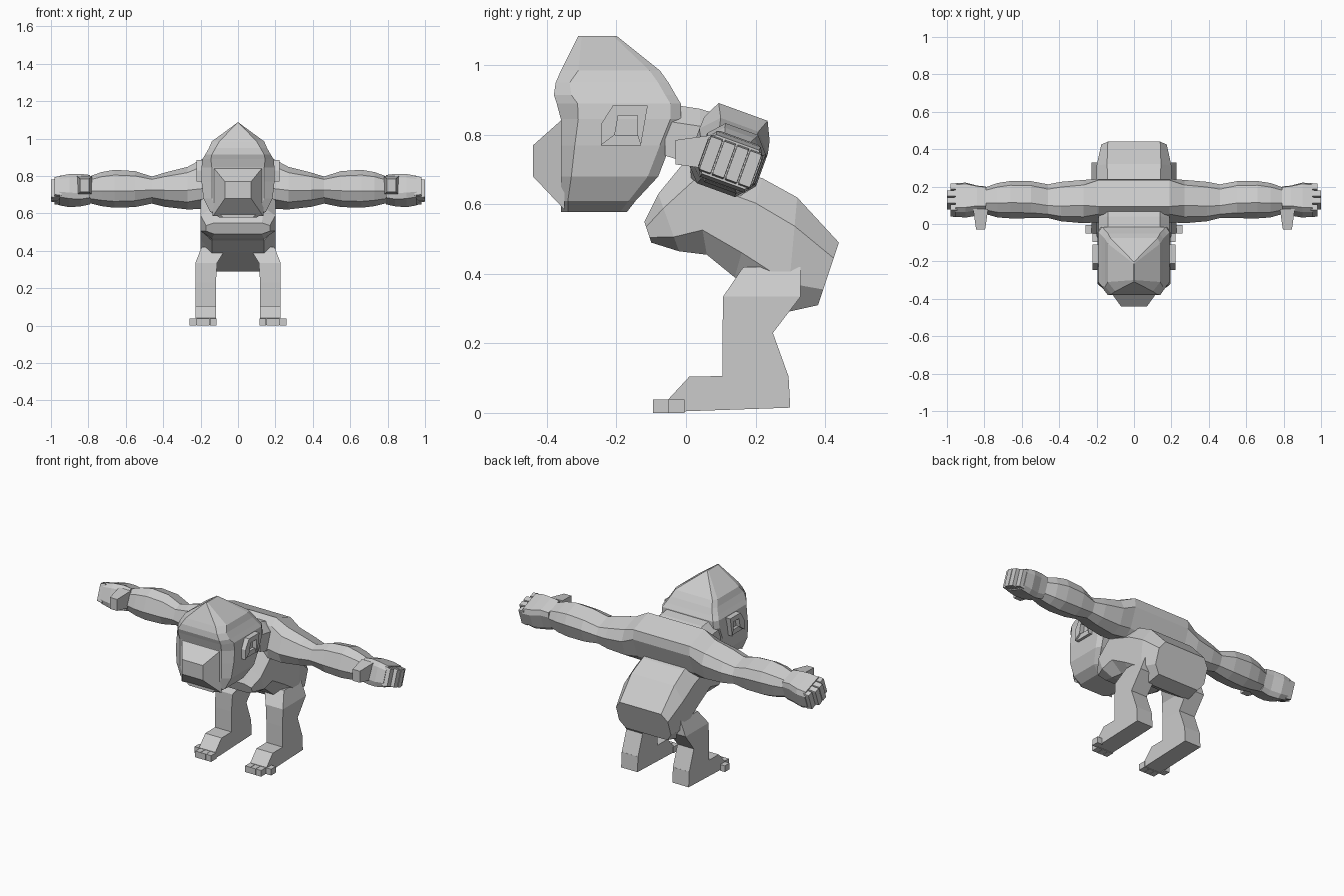
import bpy, bmesh, math

fur = bpy.data.materials.new("grey fur")
fur.diffuse_color = (0.6, 0.6, 0.6, 1)


def loft(name, rings):
    """Skin a list of equal-sized point rings and cap both ends."""
    bm = bmesh.new()
    loops = [[bm.verts.new(p) for p in ring] for ring in rings]
    n = len(loops[0])
    for a, b in zip(loops, loops[1:]):
        for i in range(n):
            bm.faces.new((a[i], a[(i + 1) % n], b[(i + 1) % n], b[i]))
    bm.faces.new(loops[0])
    bm.faces.new(loops[-1])
    bmesh.ops.remove_doubles(bm, verts=bm.verts, dist=0.0005)
    bmesh.ops.recalc_face_normals(bm, faces=bm.faces)
    mesh = bpy.data.meshes.new(name)
    bm.to_mesh(mesh)
    bm.free()
    mesh.materials.append(fur)
    ob = bpy.data.objects.new(name, mesh)
    bpy.context.collection.objects.link(ob)
    return ob


def mirrored(name, rings):
    for side, s in (("right", 1), ("left", -1)):
        loft(f"{side}_{name}", [[(s * x, y, z) for x, y, z in r] for r in rings])


def octagon(hw, hh, a, b):
    """Chamfered rectangle; a and b are the flat fractions of each side."""
    return [(hw, -b * hh), (hw, b * hh), (a * hw, hh), (-a * hw, hh),
            (-hw, b * hh), (-hw, -b * hh), (-a * hw, -hh), (a * hw, -hh)]


def box(x0, x1, y0, y1, z0, z1):
    return [[(x, y0, z0), (x, y1, z0), (x, y1, z1), (x, y0, z1)] for x in (x0, x1)]


# Arms lean forward: sections are tilted about x
TILT = math.radians(20)


def arm_ring(x, cy, cz, hw, hh, a=0.55, b=0.5):
    c, s = math.cos(TILT), math.sin(TILT)
    return [(x, cy + u * c + v * s, cz - u * s + v * c) for u, v in octagon(hw, hh, a, b)]


# Shoulder yoke across the back
loft("shoulders", [arm_ring(x, 0.125, 0.758, 0.10, 0.115, 0.75, 0.55) for x in (-0.19, 0.19)])

# Upper arm, forearm and hand
mirrored("arm", [arm_ring(*r) for r in (
    (0.19, 0.125, 0.758, 0.10, 0.115, 0.75, 0.55), (0.27, 0.12, 0.735, 0.105, 0.10),
    (0.39, 0.12, 0.727, 0.098, 0.078), (0.46, 0.122, 0.725, 0.085, 0.06),
    (0.55, 0.13, 0.73, 0.09, 0.084), (0.66, 0.13, 0.732, 0.09, 0.09),
    (0.73, 0.127, 0.73, 0.083, 0.08), (0.79, 0.125, 0.727, 0.066, 0.064))])
mirrored("hand", [arm_ring(*r, 0.8, 0.6) for r in (
    (0.79, 0.125, 0.727, 0.066, 0.064), (0.84, 0.125, 0.725, 0.07, 0.072),
    (0.90, 0.128, 0.722, 0.084, 0.07), (0.955, 0.128, 0.722, 0.082, 0.06))])
for i in range(4):
    u = (i - 1.5) * 0.04
    cy, cz = 0.128 + u * math.cos(TILT), 0.722 - u * math.sin(TILT)
    tip = 0.98 if i in (0, 3) else 1.0
    mirrored(f"finger_{i + 1}", [arm_ring(0.945, cy, cz, 0.0185, 0.055, 0.9, 0.9),
                                 arm_ring(tip, cy, cz, 0.0175, 0.05, 0.9, 0.9)])
mirrored("thumb", [[(0.80 - e, y, 0.75 - h), (0.84 + e, y, 0.75 - h),
                    (0.84 + e, y, 0.75 + h), (0.80 - e, y, 0.75 + h)]
                   for y, h, e in ((-0.03, 0.035, 0.004), (0.08, 0.05, 0.02))])

# Torso: sections given by belly point, back point and half width
torso = []
for y0, z0, y1, z1, hw, a in (
        (-0.10, 0.49, -0.12, 0.55, 0.17, 0.75), (-0.02, 0.465, -0.08, 0.63, 0.20, 0.7),
        (0.06, 0.455, 0.01, 0.74, 0.20, 0.7), (0.14, 0.39, 0.22, 0.675, 0.20, 0.7),
        (0.29, 0.29, 0.32, 0.62, 0.20, 0.72), (0.38, 0.31, 0.44, 0.49, 0.175, 0.8)):
    torso.append([(u, (y0 + y1) / 2 + v * (y1 - y0) / 2, (z0 + z1) / 2 + v * (z1 - z0) / 2)
                  for u, v in octagon(hw, 1, a, 0.5)])
loft("torso", torso)

# Neck joining head to shoulders
loft("neck", [[(x, y, z) for x, z in ((-hw, z0), (hw, z0), (hw, z1 - 0.05), (hw - 0.05, z1),
                                      (0.05 - hw, z1), (-hw, z1 - 0.05))]
              for y, z0, z1, hw in ((-0.06, 0.74, 0.89, 0.19), (0.04, 0.71, 0.875, 0.19),
                                    (0.12, 0.69, 0.85, 0.19))])

# Head: level sections (z, front y, back y, half width, front half width, corner depth)
head = []
for z, yf, yb, hw, fx, c in (
        (0.578, -0.36, -0.17, 0.10, 0.08, 0.02), (0.61, -0.36, -0.145, 0.15, 0.11, 0.02),
        (0.68, -0.36, -0.08, 0.185, 0.14, 0.03), (0.77, -0.36, -0.045, 0.195, 0.14, 0.04),
        (0.845, -0.36, -0.015, 0.195, 0.14, 0.05), (0.89, -0.372, -0.015, 0.19, 0.145, 0.06),
        (0.915, -0.38, -0.03, 0.175, 0.14, 0.05), (0.95, -0.375, -0.05, 0.155, 0.12, 0.04),
        (0.985, -0.36, -0.075, 0.14, 0.10, 0.05), (1.085, -0.31, -0.20, 0.004, 0.003, 0.01)):
    bx, bc = hw * 0.9, min(c, 0.03)
    head.append([(fx, yf, z), (hw, yf + c, z), (hw, yb - bc, z), (bx, yb, z),
                 (-bx, yb, z), (-hw, yb - bc, z), (-hw, yf + c, z), (-fx, yf, z)])
loft("head", head)

# Muzzle
loft("muzzle", [[(-w, y, z0), (w, y, z0), (w, y, z1), (-w, y, z1)]
                for y, z0, z1, w in ((-0.35, 0.585, 0.85, 0.135), (-0.44, 0.68, 0.77, 0.07))])

# Ears: bent rim around an open middle
mirrored("ear_rim", [[(x, y, z) for y, z in (
    (-0.245, 0.77), (-0.245, 0.83), (-0.21, 0.885), (-0.11, 0.885), (-0.13, 0.77),
    (-0.14, 0.80), (-0.14, 0.855), (-0.195, 0.855), (-0.205, 0.80))] for x in (0.18, 0.222)])
mirrored("ear_lobe", box(0.18, 0.212, -0.245, -0.13, 0.77, 0.80))

# Legs with feet: side outline swept across the width, shin then foot
mirrored("leg", [[(x0, y0, z), (x1, y0, z), (x1, y1, z), (x0, y1, z)]
                 for z, y0, y1, x0, x1 in (
    (0.105, 0.105, 0.295, 0.118, 0.228), (0.23, 0.105, 0.25, 0.118, 0.228),
    (0.335, 0.107, 0.33, 0.112, 0.228), (0.42, 0.165, 0.33, 0.06, 0.195))])
mirrored("foot", [[(x, y, z) for y, z in (
    (-0.05, 0.003), (0.30, 0.015), (0.295, 0.107), (0.01, 0.105), (-0.05, 0.04))]
    for x in (0.118, 0.228)])

# Toes, the outer one set further back
for i in range(4):
    x = 0.115 + i * 0.0365
    y0, y1 = (-0.05, -0.005) if i == 3 else (-0.095, -0.045)
    mirrored(f"toe_{i + 1}", box(x, x + 0.0345, y0, y1, 0.0, 0.038))
